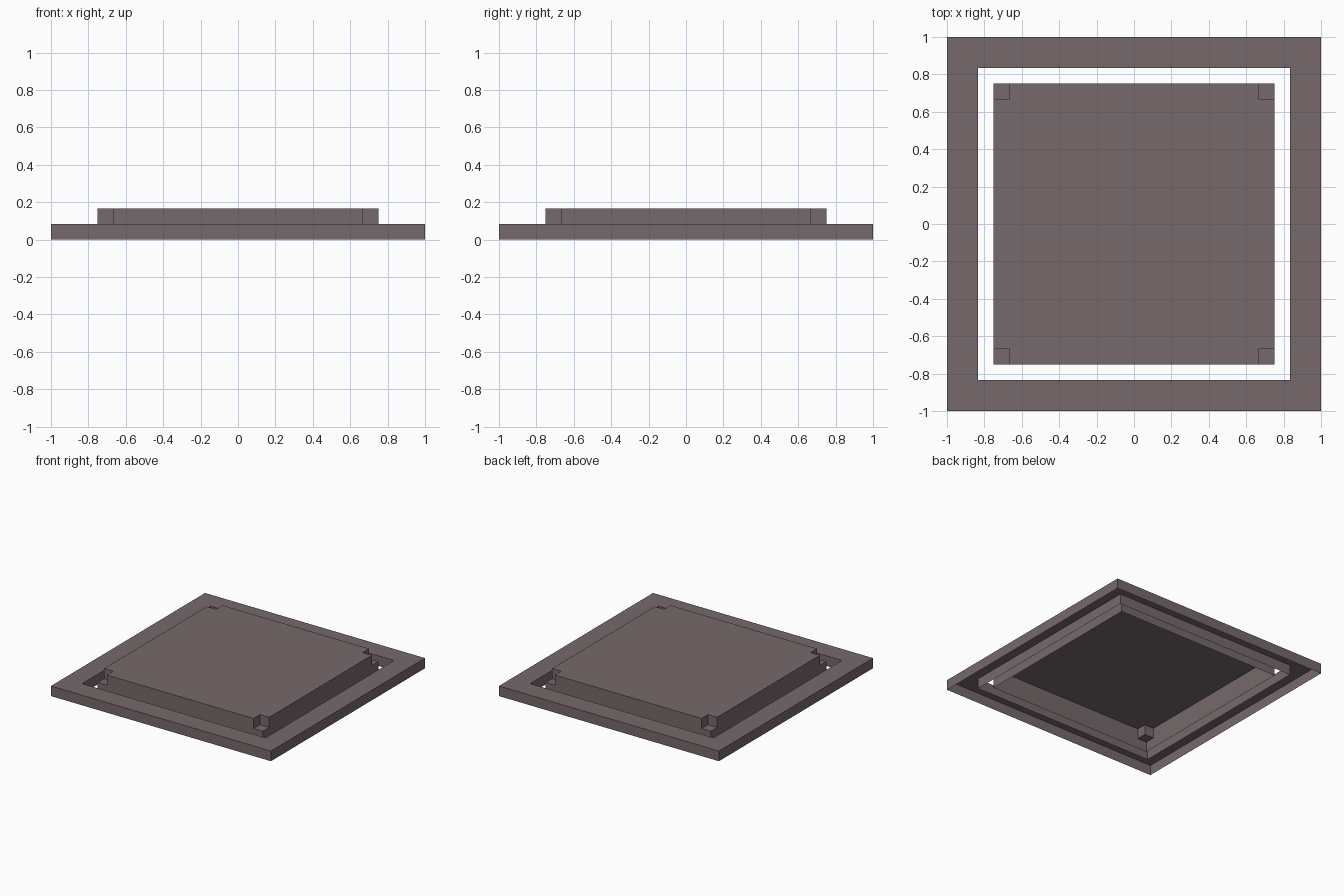
import bpy, bmesh, math

if "Cube" in bpy.data.objects:
    bpy.data.objects.remove(bpy.data.objects["Cube"])

U = 1 / 12                      # one grid step of the model
mat = bpy.data.materials.new("dull mauve grey")
mat.diffuse_color = (0.181, 0.141, 0.147, 1)
mat.use_nodes = True
mat.node_tree.nodes["Principled BSDF"].inputs["Base Color"].default_value = mat.diffuse_color


def turned(points):
    """Repeat one corner's points around the four corners, counter-clockwise."""
    out = []
    for k in range(4):
        c, s = round(math.cos(k * math.pi / 2)), round(math.sin(k * math.pi / 2))
        out += [(x * c - y * s, x * s + y * c) for x, y in points]
    return out


def band(bm, low, zl, high, zh):
    """Quad strip between two closed outlines at given heights."""
    a = [bm.verts.new((x, y, zl)) for x, y in low]
    b = [bm.verts.new((x, y, zh)) for x, y in high]
    n = len(a)
    for i in range(n):
        j = (i + 1) % n
        bm.faces.new((a[i], a[j], b[j], b[i]))


def finish(bm, name):
    bmesh.ops.remove_doubles(bm, verts=bm.verts, dist=1e-4)
    bmesh.ops.dissolve_limit(bm, angle_limit=0.01, verts=bm.verts, edges=bm.edges)
    me = bpy.data.meshes.new(name)
    bm.to_mesh(me)
    bm.free()
    me.materials.append(mat)
    bpy.context.collection.objects.link(bpy.data.objects.new(name, me))


# Outer frame: a square channel, open underneath
outer = turned([(1, -1)])
inner = turned([(10 * U, -10 * U)])
bm = bmesh.new()
band(bm, outer, 0, outer, U)
band(bm, outer, U, inner, U)
band(bm, inner, U, inner, 0)
finish(bm, "outer_frame")

# Raised plate: hollow lid with notched upper corners, open underneath
a, b = 9 * U, 8 * U
square = turned([(b, -a), (a, -a), (a, -b)])
cross = turned([(b, -a), (b, -b), (a, -b)])
bm = bmesh.new()
band(bm, square, 0, square, U)
band(bm, cross, U, cross, 2 * U)
bm.faces.new([bm.verts.new((x, y, 2 * U)) for x, y in cross])
for k in range(0, 12, 3):       # notch floors
    pts = [square[k], square[k + 1], square[k + 2], cross[k + 1]]
    bm.faces.new([bm.verts.new((x, y, U)) for x, y in pts])
finish(bm, "raised_plate")
